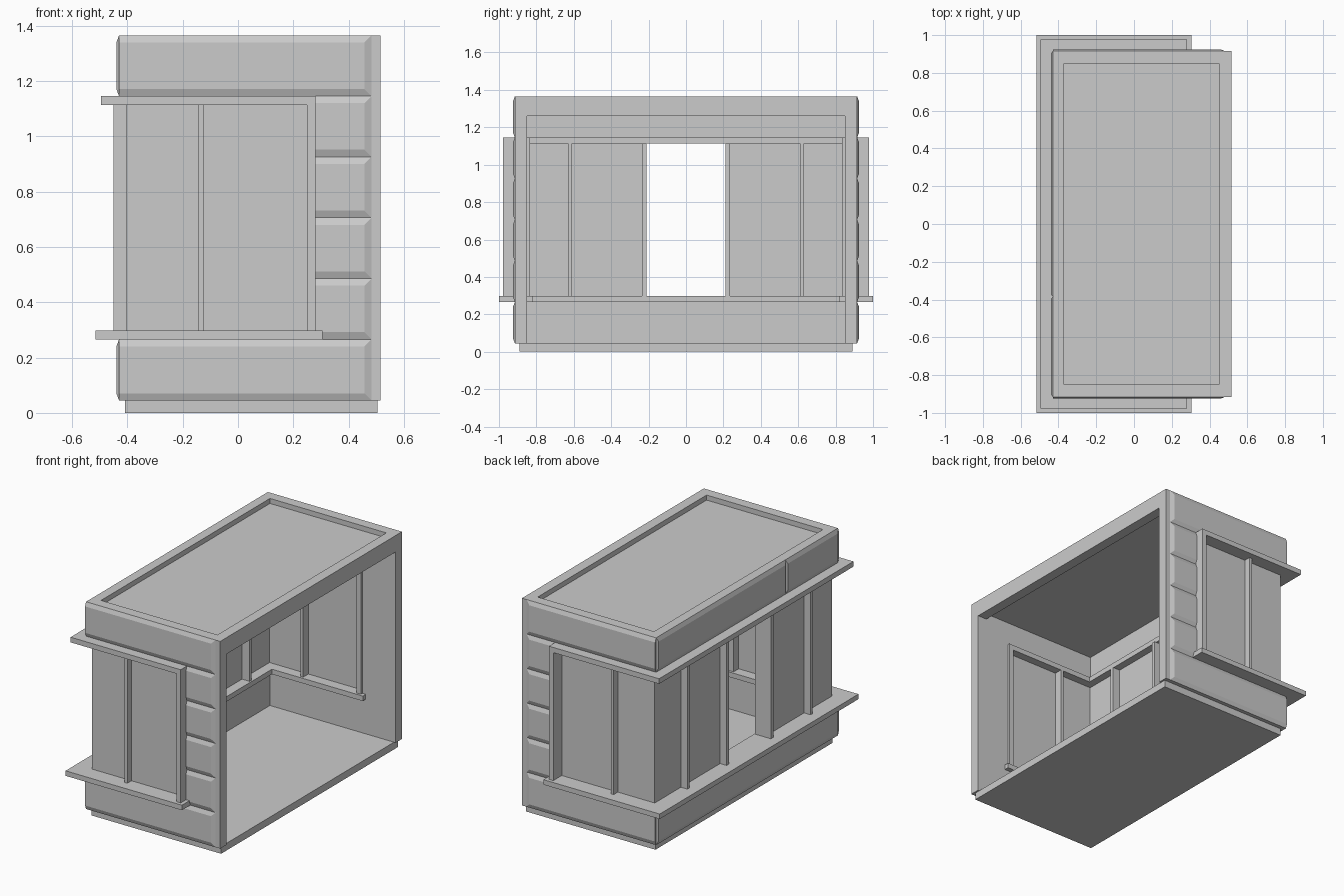
import bpy, bmesh

if "Cube" in bpy.data.objects:
    bpy.data.objects.remove(bpy.data.objects["Cube"])

def make(name, verts, faces):
    me = bpy.data.meshes.new(name)
    bm = bmesh.new()
    vs = [bm.verts.new(v) for v in verts]
    for f in faces:
        bm.faces.new([vs[i] for i in f])
    bmesh.ops.recalc_face_normals(bm, faces=bm.faces)
    bm.to_mesh(me)
    bm.free()
    ob = bpy.data.objects.new(name, me)
    bpy.context.collection.objects.link(ob)
    return ob

HEX = [(0, 1, 2, 3), (4, 5, 6, 7), (0, 1, 5, 4), (1, 2, 6, 5), (2, 3, 7, 6), (3, 0, 4, 7)]

def box(name, x0, x1, y0, y1, z0, z1):
    return make(name, [(x, y, z) for z in (z0, z1)
                       for x, y in ((x0, y0), (x1, y0), (x1, y1), (x0, y1))], HEX)

def prism(name, outline, z0, z1):
    n = len(outline)
    return make(name, [(x, y, z) for z in (z0, z1) for x, y in outline],
                [tuple(range(n)), tuple(range(n, 2 * n))] +
                [(i, (i + 1) % n, (i + 1) % n + n, i + n) for i in range(n)])

def u_shape(name, x0, x1, yo, xi, yi, z0, z1):
    """Band along three sides, open towards +x."""
    return prism(name, [(x1, -yo), (x0, -yo), (x0, yo), (x1, yo),
                        (x1, yi), (xi, yi), (xi, -yi), (x1, -yi)], z0, z1)

def mirror_y(ob):
    m = ob.modifiers.new("mirror", 'MIRROR')
    m.use_axis = (False, True, False)
    return ob

B = 0.026   # chamfer width of the raised panels
XE = 0.483  # panel end beside the open edge

def side_panel(name, x0, z0, z1):
    base = [(x0, -.915, z0), (XE, -.915, z0), (XE, -.915, z1), (x0, -.915, z1)]
    top = [(x0, -.925, z0 + B), (XE - B, -.925, z0 + B),
           (XE - B, -.925, z1 - B), (x0, -.925, z1 - B)]
    mirror_y(make(name, base + top, HEX))

def long_panel(name, y0, y1, z0, z1):
    b = .012
    base = [(-.43, y0, z0), (-.43, y1, z0), (-.43, y1, z1), (-.43, y0, z1)]
    top = [(-.44, y0 + b, z0 + B), (-.44, y1 - b, z0 + B),
           (-.44, y1 - b, z1 - B), (-.44, y0 + b, z1 - B)]
    make(name, base + top, HEX)

# Plinth and floor
box("plinth", -.408, .504, -.89, .89, 0, .046)

# Wall core: low wall, end pillars, parapet
u_shape("low_wall", -.43, .515, .915, -.37, .85, .045, .268)
mirror_y(box("end_pillar", .27, .515, -.915, -.85, .268, 1.145))
u_shape("parapet", -.43, .515, .915, -.37, .85, 1.143, 1.365)
box("lintel", .45, .515, -.85, .85, 1.26, 1.365)
box("roof_slab", -.37, .45, -.85, .85, 1.297, 1.333)

# Raised chamfered panels
side_panel("low_side_panel", -.43, .045, .266)
side_panel("top_side_panel", -.43, 1.145, 1.365)
for i in range(4):
    side_panel("pillar_block", .26, .266 + .22 * i, .266 + .22 * (i + 1))
long_panel("low_front_panel", -.915, .915, .045, .266)
long_panel("top_front_panel_short", -.915, -.385, 1.145, 1.365)
long_panel("top_front_panel_long", -.385, .915, 1.145, 1.365)

# Window sill and header
u_shape("window_sill", -.515, .305, 1.0, -.335, .82, .266, .298)
u_shape("window_header", -.495, .281, .978, -.35, .835, 1.113, 1.146)

# Thin window panes, set back behind the mullions
Z0, Z1 = .298, 1.113
mirror_y(prism("window_pane", [(.25, -.893), (-.405, -.893), (-.405, -.215),
                               (-.399, -.215), (-.399, -.887), (.25, -.887)], Z0, Z1))

# Posts and mullions
mirror_y(box("end_post", .25, .281, -.978, -.835, Z0, Z1))
mirror_y(box("side_mullion", -.145, -.125, -.935, -.835, Z0, Z1))
mirror_y(box("front_mullion", -.451, -.345, -.63, -.61, Z0, Z1))
mirror_y(box("opening_jamb", -.451, -.338, -.235, -.21, Z0, Z1))
